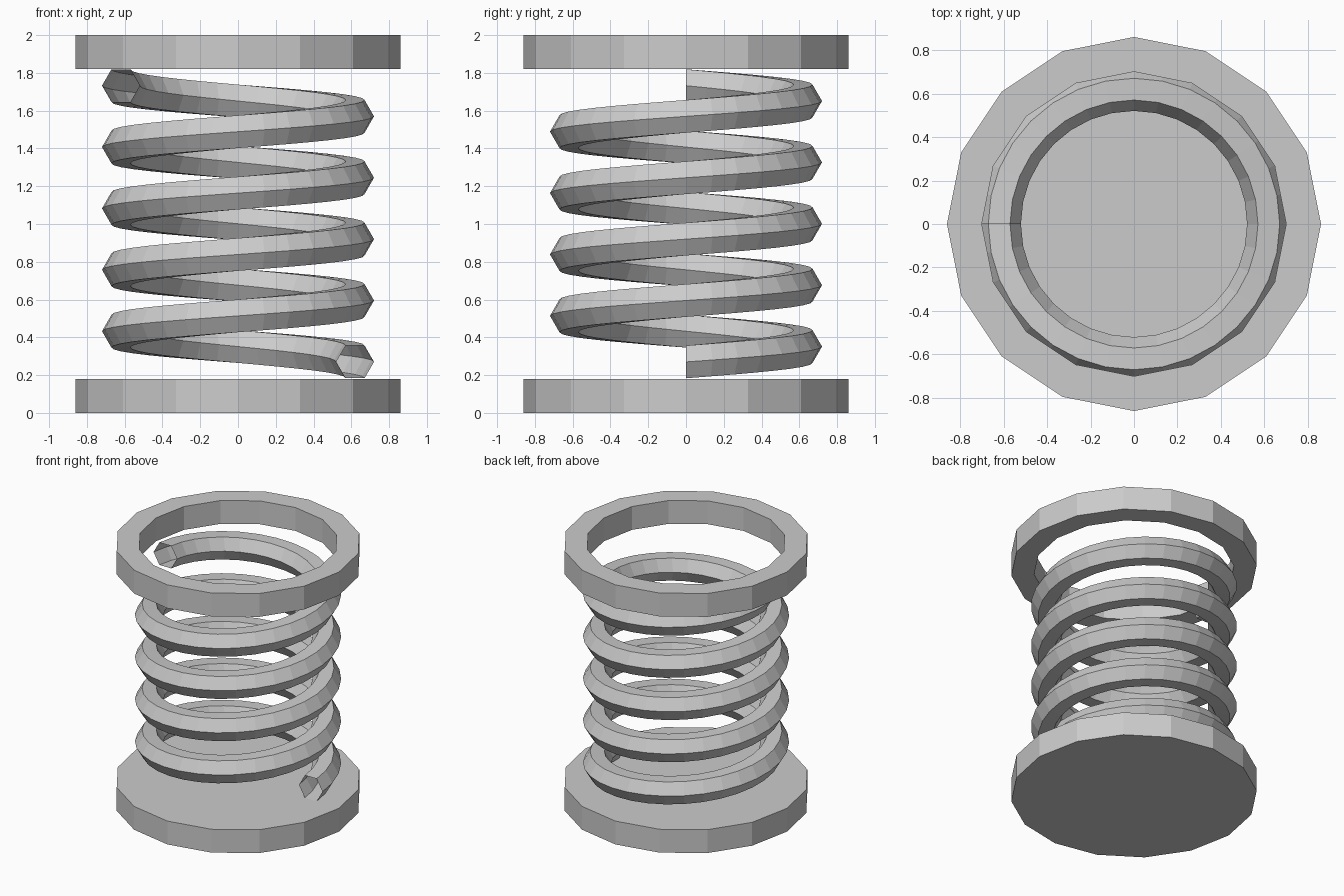
import bpy, bmesh
from math import cos, sin, tau, radians

if "Cube" in bpy.data.objects:
    bpy.data.objects.remove(bpy.data.objects["Cube"])

SIDES = 16          # low-poly plates
STEPS = 32          # coil segments per turn
TURNS = 4.5
PITCH = 0.325


def add_object(name, bm):
    bmesh.ops.recalc_face_normals(bm, faces=bm.faces)
    mesh = bpy.data.meshes.new(name)
    bm.to_mesh(mesh)
    bm.free()
    obj = bpy.data.objects.new(name, mesh)
    bpy.context.collection.objects.link(obj)
    return obj


def sweep(name, profile, steps, angle, rise=0.0, closed=False):
    """Turn a closed (radius, z) profile about z, optionally rising."""
    bm = bmesh.new()
    rings = []
    for i in range(steps if closed else steps + 1):
        a = angle * i / steps
        rings.append([bm.verts.new((r * cos(a), r * sin(a), z + rise * i / steps))
                      for r, z in profile])
    n = len(profile)
    for i in range(steps):
        a, b = rings[i], rings[(i + 1) % len(rings)]
        for j in range(n):
            k = (j + 1) % n
            bm.faces.new((a[j], b[j], b[k], a[k]))
    return add_object(name, bm)


# Solid bottom plate
bm = bmesh.new()
base = bm.faces.new([bm.verts.new((0.86 * cos(tau * i / SIDES), 0.86 * sin(tau * i / SIDES), 0))
                     for i in range(SIDES)])
top = bmesh.ops.extrude_face_region(bm, geom=[base], use_keep_orig=True)
bmesh.ops.translate(bm, vec=(0, 0, 0.18),
                    verts=[v for v in top["geom"] if isinstance(v, bmesh.types.BMVert)])
add_object("base_plate", bm)

# Open top ring
sweep("top_ring", [(0.70, 1.82), (0.86, 1.82), (0.86, 2.0), (0.70, 2.0)],
      SIDES, tau, closed=True)

# Hexagonal-wire coil with open ends
hexagon = [(0.62 + 0.10 * cos(radians(60 * i)), 0.27 + 0.10 * sin(radians(60 * i)))
           for i in range(6)]
sweep("coil_spring", hexagon, int(STEPS * TURNS), tau * TURNS, rise=PITCH * TURNS)
